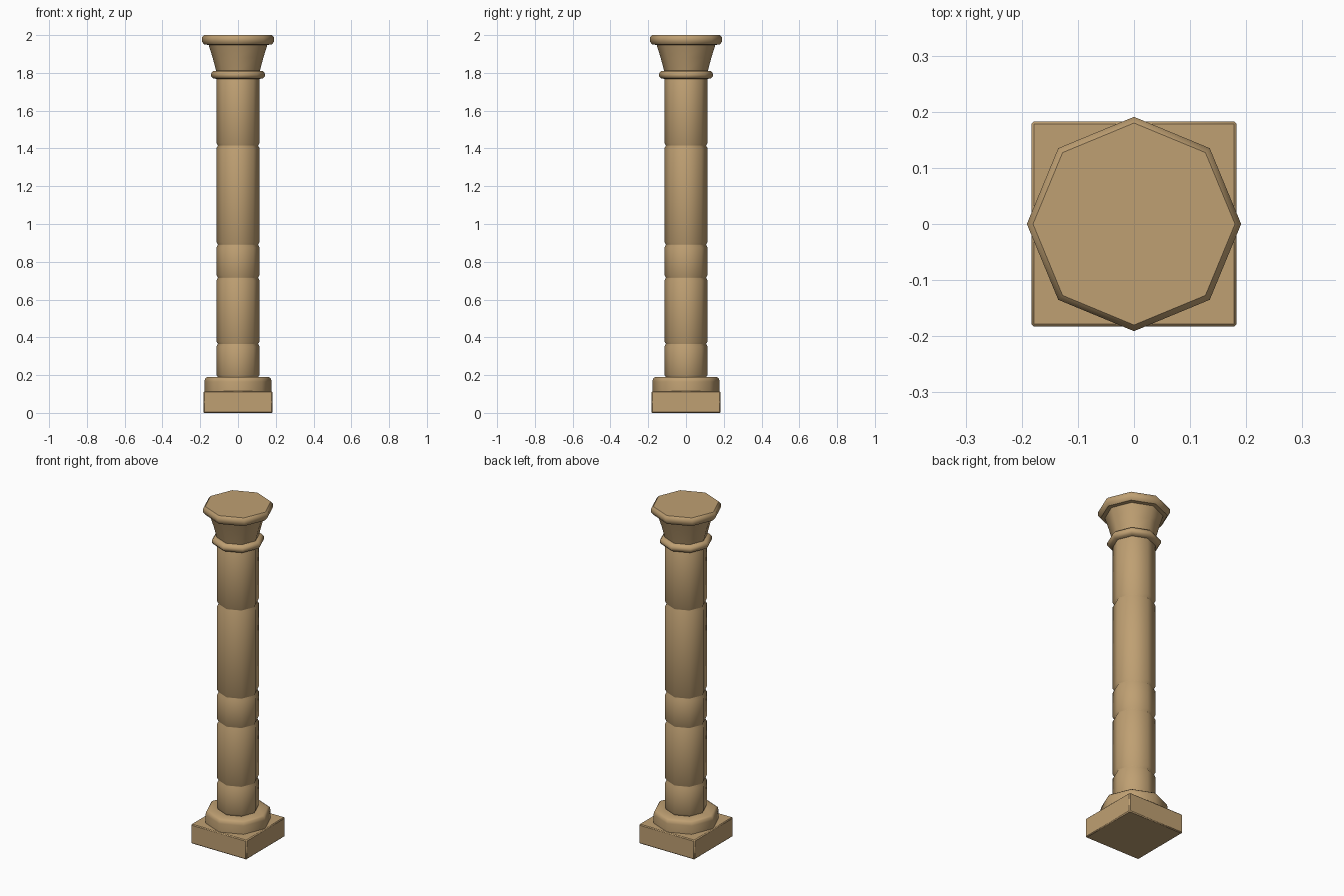
import bpy, bmesh, math

if "Cube" in bpy.data.objects:
    bpy.data.objects.remove(bpy.data.objects["Cube"])

stone = bpy.data.materials.new("tan_stone")
stone.diffuse_color = (0.52, 0.35, 0.17, 1)
stone.use_nodes = True
stone.node_tree.nodes["Principled BSDF"].inputs["Base Color"].default_value = stone.diffuse_color
SIDES = 8


def finish(obj, angle):
    obj.data.materials.append(stone)
    bpy.ops.object.select_all(action='DESELECT')
    obj.select_set(True)
    bpy.context.view_layer.objects.active = obj
    bpy.ops.object.shade_smooth_by_angle(angle=math.radians(angle))


def lathe(name, profile, cap_top=False, angle=50):
    """Sweep (radius, z) points around z as an octagon."""
    bm = bmesh.new()
    rings = []
    for r, z in profile:
        rings.append([bm.verts.new((r * math.cos(math.tau * i / SIDES),
                                    r * math.sin(math.tau * i / SIDES), z))
                      for i in range(SIDES)])
    for a, b in zip(rings, rings[1:]):
        for i in range(SIDES):
            j = (i + 1) % SIDES
            bm.faces.new((a[i], a[j], b[j], b[i]))
    if cap_top:
        bm.faces.new(rings[-1])
    mesh = bpy.data.meshes.new(name)
    bm.to_mesh(mesh)
    bm.free()
    obj = bpy.data.objects.new(name, mesh)
    bpy.context.collection.objects.link(obj)
    finish(obj, angle)
    return obj


# square plinth with slightly worn edges
bpy.ops.mesh.primitive_cube_add(size=1, location=(0, 0, 0.0575))
plinth = bpy.context.object
plinth.name = "plinth"
plinth.scale = (0.366, 0.366, 0.115)
bpy.ops.object.transform_apply(location=False, rotation=False, scale=True)
bevel = plinth.modifiers.new("worn_edges", 'BEVEL')
bevel.width = 0.005
bevel.segments = 1
finish(plinth, 50)

# octagonal base moulding
lathe("base_moulding", [(0.178, 0.113), (0.178, 0.165), (0.174, 0.182),
                        (0.163, 0.19), (0.105, 0.19)])

# shaft: stacked drums with chamfered joints
joints = [0.188, 0.365, 0.715, 0.89, 1.415, 1.78]
shaft = []
for lo, hi in zip(joints, joints[1:]):
    shaft += [(0.107, lo + 0.001), (0.114, lo + 0.014),
              (0.114, hi - 0.014), (0.107, hi - 0.001)]
lathe("shaft", shaft)

# neck ring under the capital
lathe("neck_ring", [(0.108, 1.768), (0.132, 1.77), (0.143, 1.782), (0.143, 1.796),
                    (0.132, 1.81), (0.108, 1.812)])

# flared capital
lathe("capital", [(0.115, 1.808), (0.134, 1.88), (0.156, 1.95)])

# octagonal top slab
lathe("top_slab", [(0.15, 1.948), (0.178, 1.95), (0.191, 1.965),
                   (0.191, 1.988), (0.18, 2.0)], cap_top=True, angle=46)
